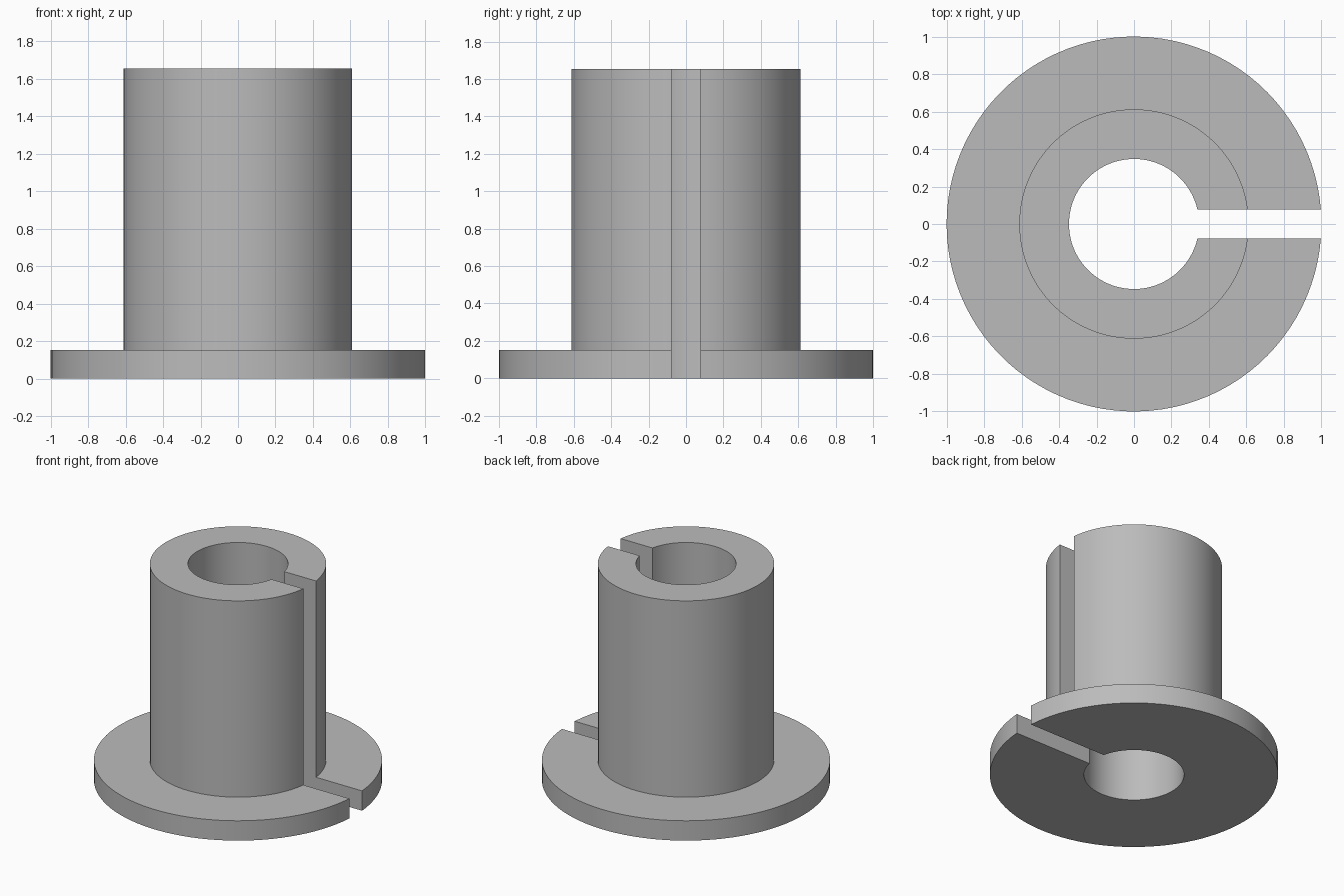
import bpy
import bmesh
import math

cube = bpy.data.objects.get("Cube")
if cube:
    bpy.data.objects.remove(cube, do_unlink=True)

FLANGE_R, SLEEVE_R, BORE_R = 1.0, 0.612, 0.347
FLANGE_H, HEIGHT = 0.152, 1.655
SLOT_HALF = 0.077
STEPS = 96

# Plain grey material
grey = bpy.data.materials.new("plain grey")
grey.use_nodes = True
colour = (0.5, 0.5, 0.5, 1.0)
grey.diffuse_color = colour
grey.node_tree.nodes["Principled BSDF"].inputs["Base Color"].default_value = colour

# Half section of the flanged sleeve as (radius, height)
profile = [(BORE_R, 0), (FLANGE_R, 0), (FLANGE_R, FLANGE_H),
           (SLEEVE_R, FLANGE_H), (SLEEVE_R, HEIGHT), (BORE_R, HEIGHT)]


def arc(bm, radius, z):
    """Open arc whose ends stop at the parallel walls of the slot."""
    start = math.asin(SLOT_HALF / radius)
    sweep = 2 * math.pi - 2 * start
    angles = [start + sweep * i / STEPS for i in range(STEPS + 1)]
    return [bm.verts.new((radius * math.cos(a), radius * math.sin(a), z))
            for a in angles]


# Sweep the section around the axis
bm = bmesh.new()
arcs = [arc(bm, r, z) for r, z in profile]
for k, a in enumerate(arcs):
    b = arcs[(k + 1) % len(arcs)]
    for i in range(STEPS):
        bm.faces.new((a[i], a[i + 1], b[i + 1], b[i]))

# Flat slot walls
for end in (0, -1):
    bm.faces.new([a[end] for a in arcs])
bmesh.ops.recalc_face_normals(bm, faces=bm.faces)

mesh = bpy.data.meshes.new("slotted_flanged_bushing")
bm.to_mesh(mesh)
bm.free()
mesh.materials.append(grey)
bushing = bpy.data.objects.new("slotted_flanged_bushing", mesh)
bpy.context.collection.objects.link(bushing)

# Smooth curved walls, sharp rims
bpy.ops.object.select_all(action="DESELECT")
bushing.select_set(True)
bpy.context.view_layer.objects.active = bushing
bpy.ops.object.shade_smooth_by_angle(angle=math.radians(30))
